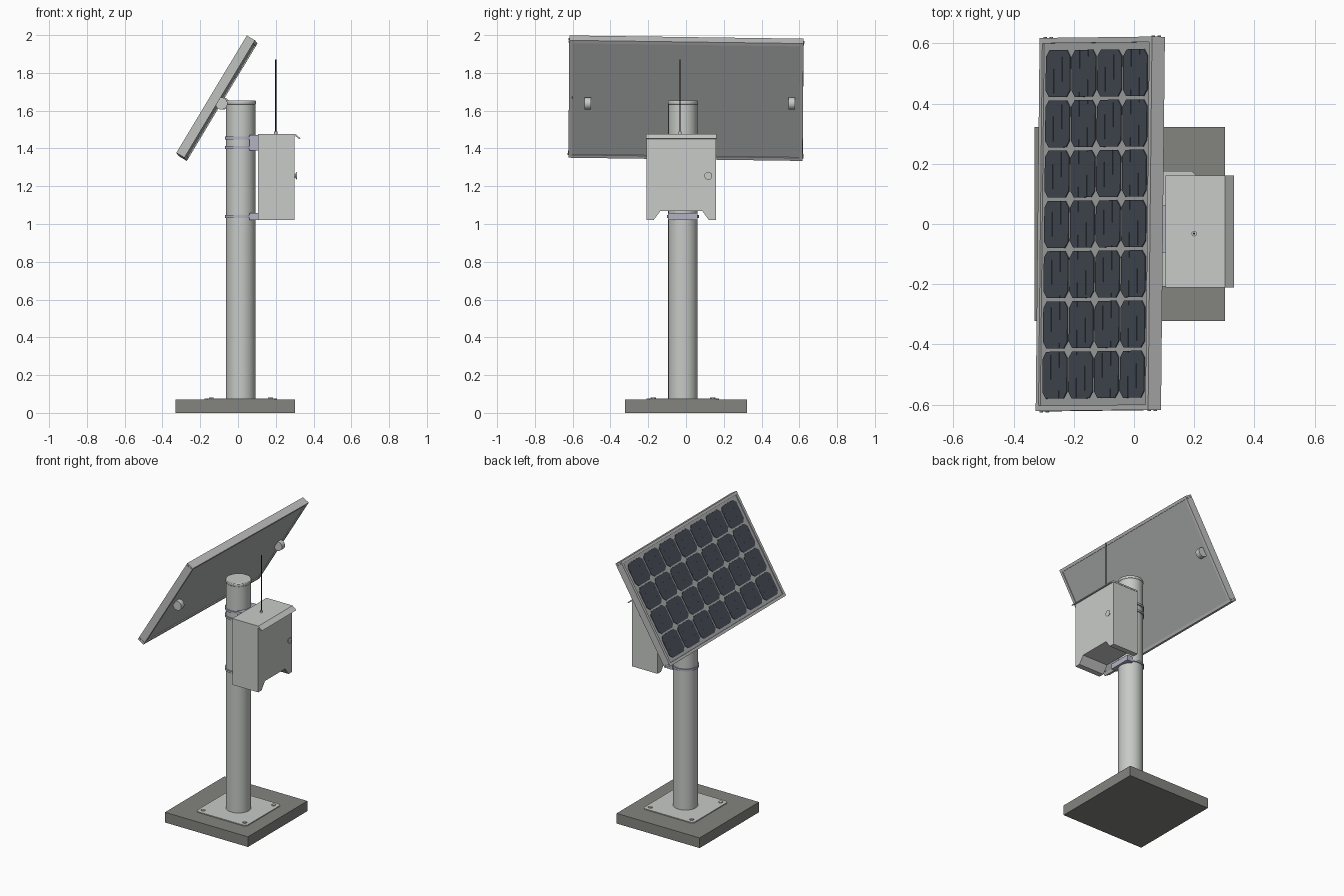
import bpy, bmesh, math
from mathutils import Matrix, Vector

if "Cube" in bpy.data.objects:
    bpy.data.objects.remove(bpy.data.objects["Cube"])


def material(name, rgb):
    m = bpy.data.materials.new(name)
    m.diffuse_color = (*rgb, 1)
    m.use_nodes = True
    m.node_tree.nodes["Principled BSDF"].inputs["Base Color"].default_value = m.diffuse_color
    return m


CONCRETE = material("concrete_grey", (0.23, 0.235, 0.21))
STEEL = material("galvanised_steel", (0.57, 0.59, 0.57))
FRAME = material("panel_aluminium", (0.52, 0.53, 0.52))
BACKING = material("panel_backing", (0.42, 0.44, 0.43))
CELL = material("solar_cell", (0.063, 0.073, 0.095))
BOX = material("cabinet_paint", (0.58, 0.60, 0.58))
CLAMP = material("clamp_metal", (0.45, 0.45, 0.55))
BLACK = material("antenna_black", (0.02, 0.02, 0.02))

PX, PY = 0.015, -0.016   # pole axis


def finish(bm, name, mat, matrix=None, bevel=0, smooth=False):
    bmesh.ops.recalc_face_normals(bm, faces=bm.faces)
    me = bpy.data.meshes.new(name)
    bm.to_mesh(me)
    bm.free()
    ob = bpy.data.objects.new(name, me)
    bpy.context.collection.objects.link(ob)
    me.materials.append(mat)
    if matrix:
        ob.matrix_world = matrix
    if bevel:
        b = ob.modifiers.new("bevel", "BEVEL")
        b.width, b.segments = bevel, 2
    if smooth:
        bpy.ops.object.select_all(action='DESELECT')
        ob.select_set(True)
        bpy.context.view_layer.objects.active = ob
        bpy.ops.object.shade_smooth_by_angle(angle=math.radians(35))
    return ob


def add_box(bm, lo, hi):
    c = [(a + b) / 2 for a, b in zip(lo, hi)]
    s = [b - a for a, b in zip(lo, hi)]
    bmesh.ops.create_cube(bm, size=1, matrix=Matrix.Translation(c) @ Matrix.Diagonal((*s, 1)))


def add_cyl(bm, c, r, depth, axis='Z', seg=32, r2=None):
    rot = {'Z': Matrix(), 'Y': Matrix.Rotation(math.pi / 2, 4, 'X'),
           'X': Matrix.Rotation(math.pi / 2, 4, 'Y')}[axis]
    bmesh.ops.create_cone(bm, cap_ends=True, segments=seg, radius1=r,
                          radius2=r if r2 is None else r2, depth=depth,
                          matrix=Matrix.Translation(c) @ rot)


def add_prism(bm, pts, offset):
    """Extrude a closed 3D outline along offset."""
    f = bm.faces.new([bm.verts.new(p) for p in pts])
    g = bmesh.ops.extrude_face_region(bm, geom=[f])
    bmesh.ops.translate(bm, vec=offset,
                        verts=[v for v in g['geom'] if isinstance(v, bmesh.types.BMVert)])


def octagon(cx, cy, h, k):
    """Square outline of half size h with corners cut by k."""
    q = [(h, -h + k), (h, h - k), (h - k, h), (-h + k, h),
         (-h, h - k), (-h, -h + k), (-h + k, -h), (h - k, -h)]
    return [(cx + a, cy + b) for a, b in q]


# --- concrete footing and base plate ---
bm = bmesh.new()
add_box(bm, (-0.33, -0.323, 0), (0.302, 0.323, 0.07))
finish(bm, "concrete_footing", CONCRETE)

bm = bmesh.new()
add_prism(bm, [(x, y, 0.07) for x, y in octagon(PX, PY, 0.192, 0.015)], (0, 0, 0.006))
finish(bm, "base_plate", STEEL)

bm = bmesh.new()
for sx in (-1, 1):
    for sy in (-1, 1):
        add_cyl(bm, (PX + sx * 0.157, PY + sy * 0.157, 0.077), 0.014, 0.008, seg=6)
finish(bm, "anchor_bolts", STEEL)

# --- pole with cap ---
bm = bmesh.new()
add_cyl(bm, (PX, PY, 0.853), 0.078, 1.56, seg=48)
finish(bm, "pole", STEEL, smooth=True)
bm = bmesh.new()
add_cyl(bm, (PX, PY, 1.643), 0.08, 0.02, seg=48)
finish(bm, "pole_cap", STEEL, bevel=0.004, smooth=True)

# --- clamp bands and brackets that hold the cabinet ---
bm = bmesh.new()
for z in (1.04, 1.405, 1.455):
    add_cyl(bm, (PX, PY, z), 0.085, 0.014, seg=48)
finish(bm, "clamp_bands", CLAMP, smooth=True)
bm = bmesh.new()
for z0, z1 in ((1.022, 1.058), (1.39, 1.47)):
    add_box(bm, (0.06, PY - 0.078, z0), (0.106, PY + 0.078, z1))
finish(bm, "cabinet_brackets", CLAMP)

# --- cabinet: outline with a trapezoid cut-out underneath ---
CY = -0.025
bm = bmesh.new()
half = [(0.11, 1.07), (0.147, 1.02), (0.184, 1.02), (0.184, 1.47)]
outline = half + [(-y, z) for y, z in reversed(half)]
add_prism(bm, [(0.105, CY + y, z) for y, z in outline], (0.195, 0, 0))
finish(bm, "cabinet", BOX)

# roof sheet with a drip lip on the door side
bm = bmesh.new()
roof = [(0.105, 1.467), (0.300, 1.467), (0.326, 1.449), (0.332, 1.453), (0.303, 1.477), (0.105, 1.477)]
add_prism(bm, [(x, CY - 0.186, z) for x, z in roof], (0, 0.372, 0))
finish(bm, "cabinet_roof", BOX)

bm = bmesh.new()
add_cyl(bm, (0.303, 0.118, 1.255), 0.008, 0.010, 'X', 24)
add_cyl(bm, (0.309, 0.118, 1.255), 0.014, 0.008, 'X', 24, 0.021)
finish(bm, "door_knob", STEEL, smooth=True)

# --- antenna ---
bm = bmesh.new()
add_cyl(bm, (0.2, -0.032, 1.674), 0.0035, 0.392, seg=10)
finish(bm, "antenna", BLACK, smooth=True)
bm = bmesh.new()
add_cyl(bm, (0.2, -0.032, 1.482), 0.009, 0.014, seg=16)
finish(bm, "antenna_base", STEEL, smooth=True)

# --- solar panel, in local axes: x up the slope, y along the length, z out of the face ---
v = Vector((0.013, 1.24, -0.017)).normalized()
u = Vector((0.515, 0, 0.857))
u = (u - v * u.dot(v)).normalized()
n = u.cross(v)
PANEL = Matrix.Translation((-0.112, 0, 1.666)) @ Matrix((u, v, n)).transposed().to_4x4()
U, V, T, W = 0.3625, 0.62, 0.025, 0.018

bm = bmesh.new()
for s in (-1, 1):
    a, b = sorted((s * U, s * (U - W)))
    add_box(bm, (a, -V, -T), (b, V, T))
    a, b = sorted((s * V, s * (V - W)))
    add_box(bm, (-U + W, a, -T), (U - W, b, T))
finish(bm, "panel_frame", FRAME, PANEL)

bm = bmesh.new()
add_box(bm, (-U + W, -V + W, -0.019), (U - W, V - W, 0.018))
finish(bm, "panel_backing_sheet", BACKING, PANEL)

# cells with cut corners, each with two raised bars
bm = bmesh.new()
for i in range(4):
    for j in range(7):
        cx, cy = (i - 1.5) * 0.166, (j - 3) * 0.167
        add_prism(bm, [(x, y, 0.018) for x, y in octagon(cx, cy, 0.078, 0.022)], (0, 0, 0.003))
        for s in (-1, 1):
            x = cx + s * 0.027
            add_box(bm, (x - 0.002, cy - 0.077, 0.0205), (x + 0.002, cy + 0.077, 0.022))
finish(bm, "solar_cells", CELL, PANEL)

# screws at the frame ends
bm = bmesh.new()
for sy in (-1, 1):
    for sx in (-1, 1):
        for z in (-0.012, 0.012):
            add_cyl(bm, (sx * 0.348, sy * 0.621, z), 0.006, 0.006, 'Y', 10)
finish(bm, "frame_screws", FRAME, PANEL)

# pivot lugs on the back of the panel
bm = bmesh.new()
for y, x in ((-0.52, -0.088), (0.56, -0.078)):
    add_cyl(bm, (x, y, 1.638), 0.032, 0.034, 'Y', 24)
finish(bm, "pivot_lugs", STEEL, smooth=True)
